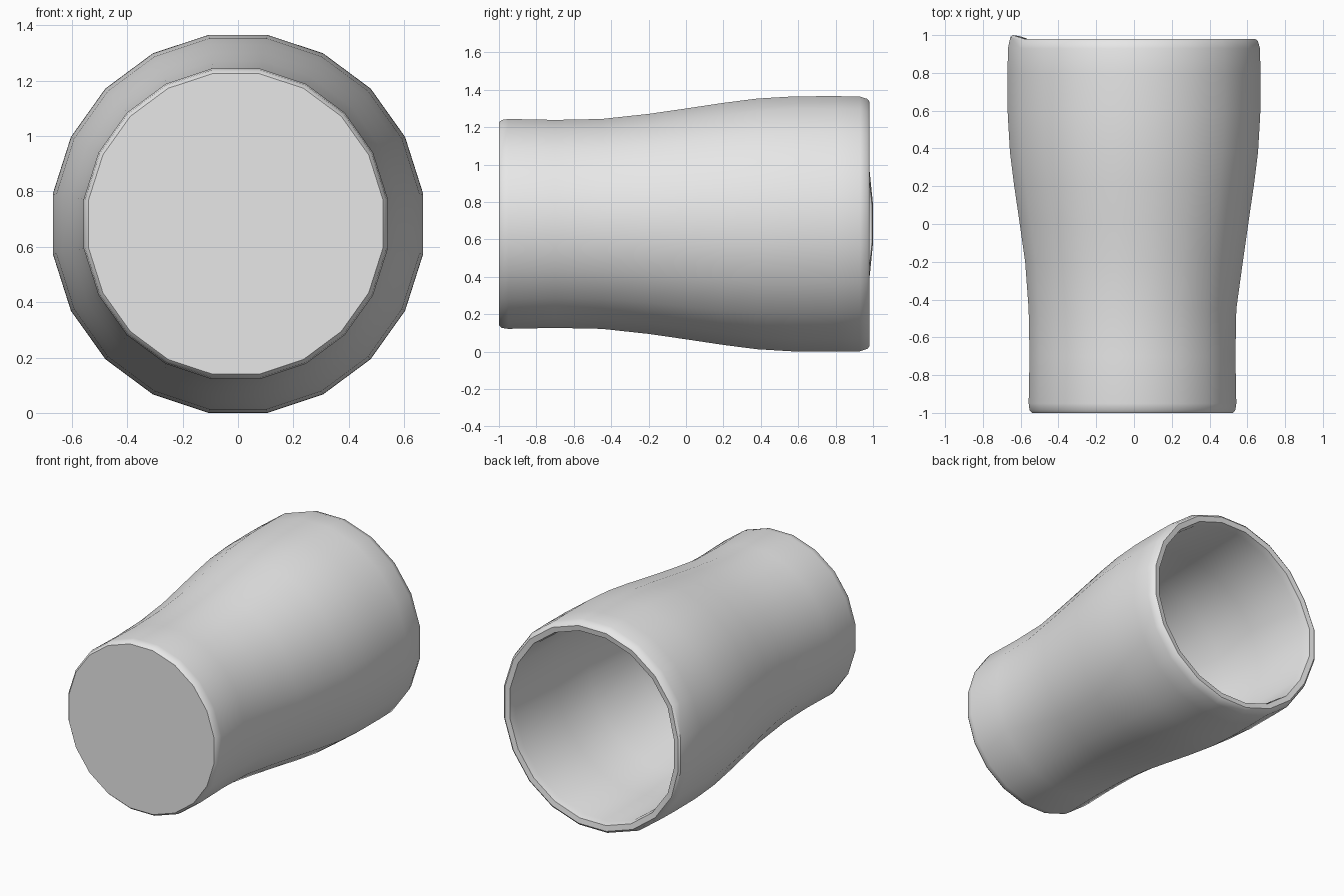
import bpy, bmesh, math

if "Cube" in bpy.data.objects:
    bpy.data.objects.remove(bpy.data.objects["Cube"])

SIDES = 20
CENTRE_Z = 0.683
FLAT = 1 / math.cos(math.pi / SIDES)   # keeps the flats at the profile radius

# (y, radius) from the base, along the outside, over the rim, down the inside
PROFILE = [(-1.0, 0.543), (-0.985, 0.556), (-0.95, 0.561), (-0.7, 0.556),
           (-0.45, 0.561), (-0.2, 0.588), (0.0, 0.617), (0.2, 0.647),
           (0.38, 0.67), (0.58, 0.682), (0.8, 0.683), (0.93, 0.681),
           (0.97, 0.668), (0.98, 0.655),
           (0.975, 0.62), (0.93, 0.61), (0.5, 0.61), (0.2, 0.58),
           (-0.2, 0.525), (-0.5, 0.498), (-0.88, 0.49), (-0.92, 0.46)]

grey = bpy.data.materials.new("light grey")
grey.diffuse_color = (0.8, 0.8, 0.8, 1)
grey.use_nodes = True
grey.node_tree.nodes["Principled BSDF"].inputs["Base Color"].default_value = grey.diffuse_color

# Cup lying on its side, open at the back
bm = bmesh.new()
rings = []
for y, r in PROFILE:
    ring = []
    for i in range(SIDES):
        a = 2 * math.pi * (i + 0.5) / SIDES
        x = 0.98 * r * FLAT * math.cos(a)
        z = CENTRE_Z + r * FLAT * math.sin(a)
        # slight raised spot on the left of the rim
        lift = 0.02 if y > 0.96 and math.cos(a) < -0.98 else 0
        # the narrow end leans slightly to the left
        ring.append(bm.verts.new((x - 0.008 * (y < -0.3), y + lift, z)))
    rings.append(ring)
for a, b in zip(rings, rings[1:]):
    for i in range(SIDES):
        j = (i + 1) % SIDES
        bm.faces.new((a[i], a[j], b[j], b[i]))
bm.faces.new(rings[0])        # base
bm.faces.new(rings[-1])       # inner floor
bmesh.ops.recalc_face_normals(bm, faces=bm.faces)

mesh = bpy.data.meshes.new("cup")
bm.to_mesh(mesh)
bm.free()
mesh.materials.append(grey)
cup = bpy.data.objects.new("cup", mesh)
bpy.context.collection.objects.link(cup)
bpy.context.view_layer.objects.active = cup
cup.select_set(True)
bpy.ops.object.shade_smooth_by_angle(angle=math.radians(35))
